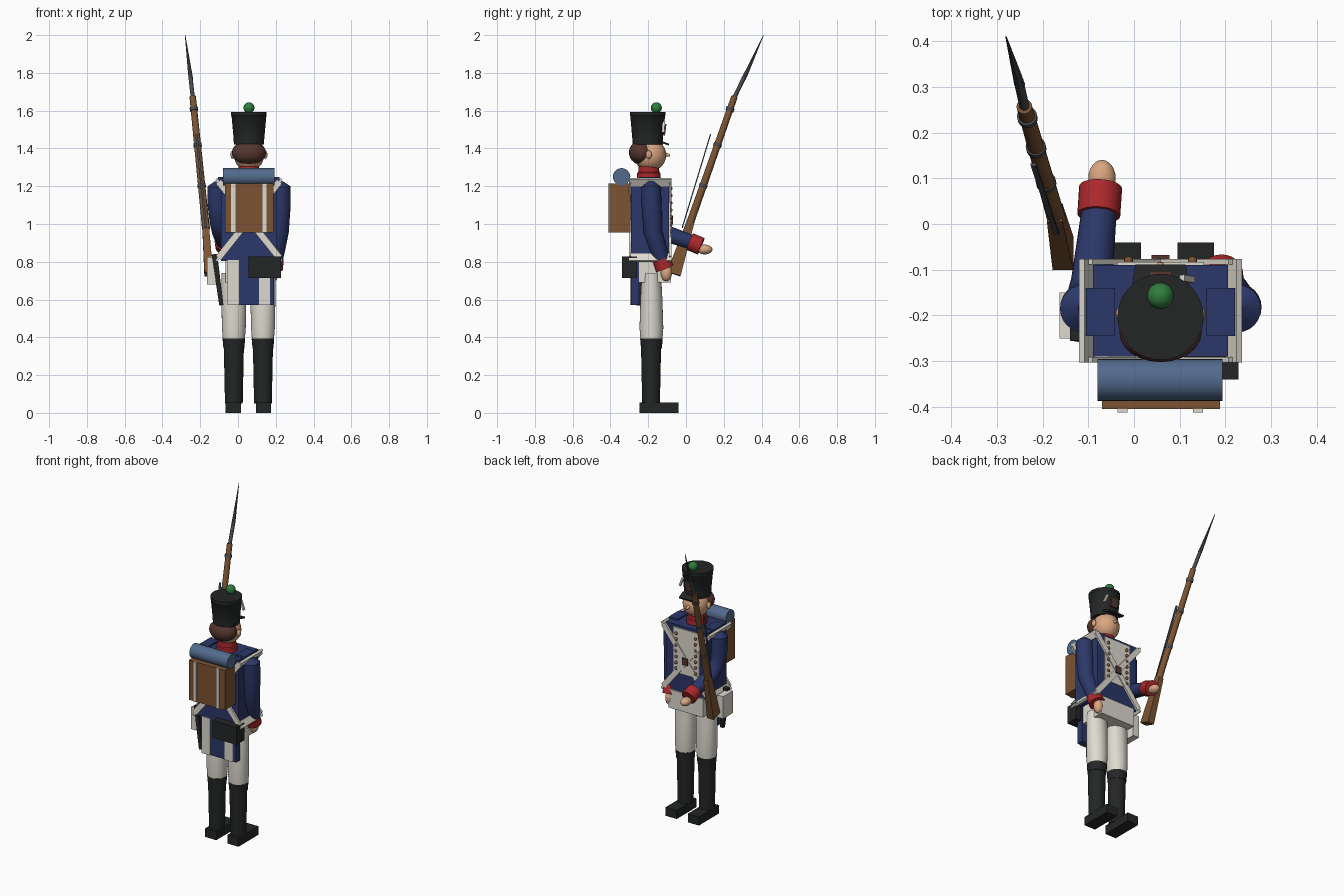
import bpy, bmesh, math
from mathutils import Vector, Matrix

if "Cube" in bpy.data.objects:
    bpy.data.objects.remove(bpy.data.objects["Cube"])

CX = 0.058   # body centre line


def material(name, srgb):
    m = bpy.data.materials.new(name)
    lin = [((c / 255 + 0.055) / 1.055) ** 2.4 if c > 10 else c / 255 / 12.92 for c in srgb]
    m.diffuse_color = (*lin, 1)
    m.use_nodes = True
    m.node_tree.nodes["Principled BSDF"].inputs["Base Color"].default_value = m.diffuse_color
    return m


NAVY = material("navy cloth", (43, 55, 104))
WHITE = material("white cloth", (222, 218, 207))
RED = material("red cloth", (170, 40, 44))
SKIN = material("skin", (217, 166, 128))
WOOD = material("brown wood and leather", (124, 84, 50))
HAIR = material("dark brown", (84, 54, 46))
BLANKET = material("grey blue wool", (82, 106, 140))
GREEN = material("green wool", (48, 124, 62))
BLACK = material("black leather", (36, 38, 38))
STEEL = material("dark steel", (72, 75, 80))


def finish(name, bm, mat, smooth=False):
    bmesh.ops.recalc_face_normals(bm, faces=bm.faces)
    me = bpy.data.meshes.new(name)
    bm.to_mesh(me)
    bm.free()
    ob = bpy.data.objects.new(name, me)
    bpy.context.collection.objects.link(ob)
    me.materials.append(mat)
    if smooth:
        bpy.ops.object.select_all(action='DESELECT')
        ob.select_set(True)
        bpy.context.view_layer.objects.active = ob
        bpy.ops.object.shade_smooth_by_angle(angle=math.radians(40))
    return ob


def box(name, x, y, z, mat):
    """Box from its (low, high) ranges."""
    bm = bmesh.new()
    bmesh.ops.create_cube(bm, size=1)
    for v in bm.verts:
        v.co = [r[0] if c < 0 else r[1] for r, c in zip((x, y, z), v.co)]
    return finish(name, bm, mat)


def ball(name, c, r, mat):
    bm = bmesh.new()
    bmesh.ops.create_uvsphere(bm, u_segments=24, v_segments=14, radius=1)
    for v in bm.verts:
        v.co = [a + b * s for a, b, s in zip(c, v.co, r)]
    return finish(name, bm, mat, True)


def beam(name, p, q, start, end, mat, side=(1, 0, 0)):
    """Tapered box from p to q; start and end are (width, depth)."""
    p, q = Vector(p), Vector(q)
    d = (q - p).normalized()
    w = Vector(side)
    w = (w - d * w.dot(d)).normalized()
    n = d.cross(w)
    bm = bmesh.new()
    bmesh.ops.create_cube(bm, size=1)
    for v in bm.verts:
        o, s = (p, start) if v.co.z < 0 else (q, end)
        v.co = o + w * v.co.x * s[0] + n * v.co.y * s[1]
    return finish(name, bm, mat)


def tube(name, pts, mat, sides=24):
    """Round loft through points (x, y, z, radius)."""
    ps = [Vector(p[:3]) for p in pts]
    bm = bmesh.new()
    rings = []
    for i, p in enumerate(ps):
        d = (ps[min(i + 1, len(ps) - 1)] - ps[max(i - 1, 0)]).normalized()
        w = Vector((1, 0, 0))
        w = (w - d * d.x).normalized() if abs(d.x) < 0.95 else Vector((0, 1, 0))
        n = d.cross(w)
        angles = [2 * math.pi * k / sides for k in range(sides)]
        rings.append([bm.verts.new(p + (w * math.cos(a) + n * math.sin(a)) * pts[i][3]) for a in angles])
    for a, b in zip(rings, rings[1:]):
        for k in range(sides):
            bm.faces.new((a[k], a[(k + 1) % sides], b[(k + 1) % sides], b[k]))
    bm.faces.new(rings[0])
    bm.faces.new(rings[-1])
    return finish(name, bm, mat, True)


def column(name, x, y, prof, mat, sides=28):
    return tube(name, [(x, y, z, r) for z, r in prof], mat, sides)


# Legs, boots and feet
for side, x in (("left", -0.022), ("right", 0.132)):
    leg = column(side + "_trouser_leg", x, -0.183, [(0.385, 0.058), (0.45, 0.063), (0.6, 0.066), (0.74, 0.066)], WHITE)
    for v in leg.data.vertices:      # flatten towards the hip
        if v.co.z > 0.45:
            v.co.y = -0.183 + (v.co.y + 0.183) * (1 - 0.8 * (v.co.z - 0.45))
    column(side + "_boot_cuff", x, -0.183, [(0.34, 0.055), (0.395, 0.06)], BLACK)
    column(side + "_boot_shaft", x, -0.185, [(0.05, 0.047), (0.2, 0.05), (0.345, 0.053)], BLACK)
    fx = x + (0.003 if x > 0 else -0.003)
    box(side + "_foot", (fx - 0.04, fx + 0.04), (-0.245, -0.04), (0, 0.056), BLACK)

# Hips, torso and coat tails
box("hips", (CX - 0.125, CX + 0.125), (-0.25, -0.08), (0.69, 0.81), WHITE)
box("coat_body", (CX - 0.148, CX + 0.148), (-0.29, -0.09), (0.805, 1.24), NAVY)
box("coat_tails", (-0.055, 0.19), (-0.29, -0.25), (0.57, 0.81), NAVY)
for x in (-0.026, 0.14):
    box("tail_turnback", (x - 0.03, x + 0.03), (-0.296, -0.288), (0.57, 0.81), WHITE)

# Front lapel and buttons
box("lapel", (CX - 0.095, CX + 0.095), (-0.092, -0.083), (0.93, 1.225), WHITE)
for s in (-1, 1):
    for i in range(7):
        ball("button", (CX + s * 0.07, -0.081, 0.96 + i * 0.038), (0.01, 0.01, 0.01), WOOD)
    box("shoulder_strap", sorted((CX + s * 0.1, CX + s * 0.163)), (-0.245, -0.14), (1.225, 1.25), NAVY)

# Crossed belts on front and back, joined over the shoulders and hips
for y in (-0.083, -0.297):
    for s in (-1, 1):
        beam("cross_belt", (CX - s * 0.162, y, 1.225), (CX + s * 0.162, y, 0.82),
             (0.035, 0.012), (0.035, 0.012), WHITE)
for s in (-1, 1):
    for z, tilt in ((1.22, -0.6), (0.822, 0.6)):
        beam("belt_side", (CX + s * 0.161, -0.303, z), (CX + s * 0.161, -0.077, z),
             (0.014, 0.044), (0.014, 0.044), WHITE, (1, 0, s * tilt))
box("belt_plate", (CX - 0.02, CX + 0.02), (-0.08, -0.068), (1.0, 1.045), HAIR)

# Collar, head and face
column("collar", CX, -0.197, [(1.235, 0.064), (1.27, 0.062), (1.275, 0.056), (1.305, 0.054)], RED)
ball("head", (CX, -0.19, 1.365), (0.08, 0.085, 0.085), SKIN)
ball("hair", (CX, -0.237, 1.378), (0.09, 0.065, 0.064), HAIR)
tube("nose", [(CX, -0.12, 1.37, 0.014), (CX, -0.085, 1.362, 0.006)], SKIN, 12)
for s in (-1, 1):
    ball("ear", (CX + s * 0.086, -0.197, 1.367), (0.012, 0.016, 0.022), SKIN)

# Tall hat with visor, badge, feather bar and pompom
column("hat", CX, -0.203, [(1.42, 0.08), (1.45, 0.081), (1.572, 0.092), (1.574, 0.094), (1.592, 0.094)], BLACK, 40)
beam("visor", (CX, -0.14, 1.437), (CX, -0.09, 1.42), (0.125, 0.01), (0.11, 0.01), BLACK)
beam("hat_badge", (CX, -0.117, 1.47), (CX, -0.109, 1.53), (0.05, 0.012), (0.05, 0.012), HAIR)
beam("hat_cord", (0.105, -0.118, 1.54), (0.128, -0.122, 1.485), (0.012, 0.014), (0.012, 0.014), WHITE)
ball("pompom", (CX, -0.157, 1.615), (0.029, 0.029, 0.029), GREEN)

# Lowered arm
tube("right_arm", [(0.215, -0.185, 1.215, 0.025), (0.226, -0.185, 1.195, 0.052), (0.226, -0.182, 1.1, 0.053),
                   (0.22, -0.175, 0.96, 0.049), (0.208, -0.15, 0.88, 0.045), (0.195, -0.125, 0.8, 0.04)], NAVY)
tube("right_cuff", [(0.195, -0.132, 0.815, 0.046), (0.19, -0.112, 0.765, 0.049)], RED)
ball("right_hand", (0.188, -0.104, 0.742), (0.028, 0.03, 0.045), SKIN)

# Raised arm holding the musket
tube("left_arm", [(-0.1, -0.185, 1.215, 0.025), (-0.11, -0.185, 1.195, 0.052), (-0.108, -0.182, 1.1, 0.053),
                  (-0.1, -0.165, 1.0, 0.048), (-0.092, -0.12, 0.955, 0.045), (-0.075, 0.04, 0.9, 0.038)], NAVY)
tube("left_cuff", [(-0.077, 0.02, 0.907, 0.047), (-0.073, 0.08, 0.882, 0.047)], RED)
ball("left_hand", (-0.07, 0.1, 0.865), (0.03, 0.04, 0.026), SKIN)

# Knapsack with straps and rolled blanket
box("knapsack", (-0.07, 0.188), (-0.405, -0.295), (0.955, 1.215), WOOD)
for x in (-0.025, 0.14):
    box("knapsack_strap", (x - 0.011, x + 0.011), (-0.412, -0.404), (0.955, 1.215), WHITE)
tube("rolled_blanket", [(-0.08, -0.341, 1.25, 0.046), (0.193, -0.341, 1.25, 0.046)], BLANKET)

# Cartridge box, haversack and scabbard
box("cartridge_box", (0.055, 0.228), (-0.34, -0.26), (0.715, 0.828), BLACK)
box("haversack", (-0.163, -0.12), (-0.25, -0.15), (0.68, 0.825), WHITE)
beam("scabbard", (-0.125, -0.24, 0.84), (-0.088, -0.25, 0.57), (0.03, 0.03), (0.022, 0.022), BLACK)

# Musket along a slanted line
A, B = Vector((-0.172, 0.02, 1.0)), Vector((-0.24, 0.257, 1.675))


def on_gun(t, r):
    return (*A.lerp(B, t), r)


beam("musket_butt", (-0.155, -0.065, 0.735), on_gun(0.02, 0)[:3], (0.046, 0.075), (0.034, 0.042), WOOD)
tube("musket_stock", [on_gun(-0.04, 0.021), on_gun(0.1, 0.02), on_gun(1, 0.017)], WOOD, 16)
for t in (0.3, 0.62, 0.9):
    tube("musket_band", [on_gun(t - 0.013, 0.022), on_gun(t + 0.013, 0.022)], STEEL, 16)
tube("bayonet_socket", [on_gun(0.98, 0.011), (-0.252, 0.312, 1.785, 0.011)], STEEL, 12)
tube("bayonet_blade", [(-0.25, 0.305, 1.77, 0.012), (-0.256, 0.327, 1.815, 0.01), (-0.28, 0.41, 2.0, 0.0015)], STEEL, 8)
beam("musket_sling", (-0.17, -0.02, 0.98), (-0.22, 0.13, 1.475), (0.012, 0.006), (0.012, 0.006), STEEL)
